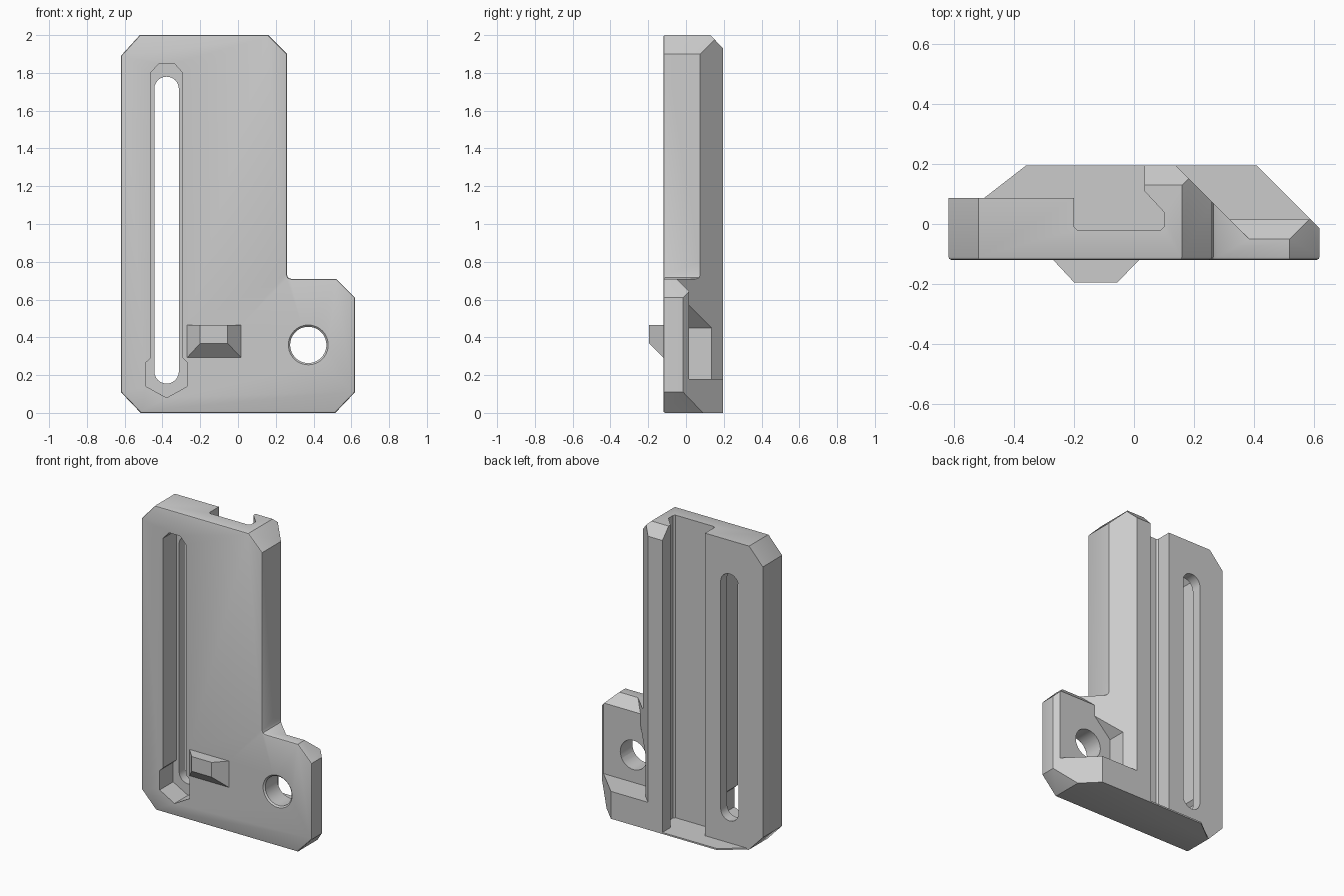
import bpy, bmesh, math
from mathutils import Vector

cube = bpy.data.objects.get("Cube")
if cube:
    bpy.data.objects.remove(cube, do_unlink=True)

grey = bpy.data.materials.new("plain_grey")
grey.use_nodes = True
GREY = (0.6, 0.6, 0.6, 1)
grey.diffuse_color = GREY
grey.node_tree.nodes["Principled BSDF"].inputs["Base Color"].default_value = GREY

PLACE = {"z": lambda a, b, t: Vector((a, b, t)),
         "y": lambda a, b, t: Vector((a, t, b)),
         "x": lambda a, b, t: Vector((t, a, b))}


def prism(name, points, axis, lo, hi, bevel=0, scale_hi=1):
    """Extrude a closed profile along an axis, optionally bevelling its low rim."""
    place = PLACE[axis]
    bm = bmesh.new()
    n = len(points)
    ca, cb = (sum(p[i] for p in points) / n for i in (0, 1))
    low = [bm.verts.new(place(a, b, lo)) for a, b in points]
    high = [bm.verts.new(place(ca + (a - ca) * scale_hi, cb + (b - cb) * scale_hi, hi))
            for a, b in points]
    rim = bm.faces.new(low)
    bm.faces.new(high[::-1])
    for i in range(n):
        j = (i + 1) % n
        bm.faces.new((low[j], low[i], high[i], high[j]))
    bmesh.ops.recalc_face_normals(bm, faces=bm.faces)
    if bevel:
        bmesh.ops.bevel(bm, geom=list(rim.edges), offset=bevel, segments=2,
                        profile=0.5, affect='EDGES')
    mesh = bpy.data.meshes.new(name)
    bm.to_mesh(mesh)
    bm.free()
    mesh.materials.append(grey)
    obj = bpy.data.objects.new(name, mesh)
    bpy.context.collection.objects.link(obj)
    return obj


def combine(target, tool, operation):
    """Apply a boolean and discard the tool."""
    mod = target.modifiers.new("combine", 'BOOLEAN')
    mod.object, mod.operation, mod.solver = tool, operation, 'EXACT'
    bpy.context.view_layer.objects.active = target
    bpy.ops.object.modifier_apply(modifier=mod.name)
    bpy.data.objects.remove(tool, do_unlink=True)


def stadium(x, z_low, z_high, r, steps=12):
    """Rounded slot outline; equal heights give a circle."""
    arc = [math.pi * i / steps for i in range(steps + 1)]
    top = [(x + r * math.cos(t), z_high + r * math.sin(t)) for t in arc]
    low = [(x - r * math.cos(t), z_low - r * math.sin(t)) for t in arc]
    if z_low == z_high:
        top, low = top[:-1], low[:-1]
    return top + low


FRONT, BACK = -0.12, 0.195

# Upright plate with side strip, channel and undercut rail
body = prism("bracket_body", [
    (-0.7, -0.2), (-0.7, 0.087), (-0.2, 0.087), (-0.2, -0.01), (-0.19, -0.02),
    (0.09, -0.02), (0.1, -0.01), (0.1, 0.04), (0.035, 0.11), (0.035, 0.3),
    (0.28, 0.055), (0.28, -0.2)], "z", -0.1, 2.1)
combine(body, prism("rail_top_chamfer", [(0.037, 2.1), (0.3, 2.1), (0.3, 1.817)],
                    "x", -1, 1), 'DIFFERENCE')

# Side wing with lower ledge and sloped rail flank
wing = prism("wing", [(0.14, -0.2), (0.7, -0.2), (0.7, -0.095), (0.305, 0.3),
                      (0.14, 0.3)], "z", -0.1, 0.8)
relief = prism("wing_relief", [(0.015, 0.18), (0.5, 0.18), (0.5, 0.85),
                               (-0.19, 0.85), (0.015, 0.645)], "x", -0.5, 1)
combine(relief, prism("flank_limit", [(0.535, -0.2), (1.2, -0.2), (1.2, 0.6),
                                      (-0.265, 0.6)], "z", 0, 1), 'INTERSECT')
combine(wing, relief, 'DIFFERENCE')
combine(body, wing, 'UNION')

# Thin foot sheet closing the channel
combine(body, prism("foot_sheet", [(-0.52, -0.1), (-0.52, 0.072), (-0.36, 0.196),
                                   (0.3, 0.196), (0.3, -0.1)], "z", -0.1, 0.01), 'UNION')

# Pocket in the rail beside the bolt hole
combine(body, prism("bolt_pocket", [(0.2, 0.18), (0.2, 0.45), (0.35, 0.6),
                                    (0.7, 0.6), (0.7, 0.18)], "y", 0.015, 0.4), 'DIFFERENCE')

# Trim everything to the chamfered front silhouette
combine(body, prism("outline", [
    (-0.62, 0.11), (-0.515, 0), (0.515, 0), (0.62, 0.11), (0.62, 0.61),
    (0.52, 0.71), (0.28, 0.71), (0.265, 0.716), (0.26, 0.73), (0.26, 1.9),
    (0.16, 2), (-0.52, 2), (-0.62, 1.89)], "y", FRONT, BACK, bevel=0.01), 'INTERSECT')

# Long slot with a stepped front recess
SLOT = -0.378
half = [(0.04, 1.85), (0.085, 1.8), (0.085, 0.29), (0.108, 0.268), (0.108, 0.14)]
recess = ([(SLOT + x, z) for x, z in half] + [(SLOT, 0.08)]
          + [(SLOT - x, z) for x, z in reversed(half)])
combine(body, prism("slot_recess", recess, "y", -0.3, 0.02), 'DIFFERENCE')
combine(body, prism("long_slot", stadium(SLOT, 0.22, 1.715, 0.065), "y", -0.3, 0.3),
        'DIFFERENCE')

# Bolt hole with a chamfered mouth
combine(body, prism("bolt_hole", stadium(0.372, 0.36, 0.36, 0.096, 20), "y", -0.3, 0.3),
        'DIFFERENCE')
combine(body, prism("hole_mouth", stadium(0.372, 0.36, 0.36, 0.116, 20), "y",
                    FRONT - 0.01, FRONT + 0.01, scale_hi=0.82), 'DIFFERENCE')

# Front tab with sloped sides and underside
tab = prism("front_tab", [(-0.27, FRONT), (-0.27, -0.118), (0.017, -0.118),
                          (0.017, FRONT), (-0.055, -0.195), (-0.2, -0.195)],
            "z", 0.2, 0.465)
combine(tab, prism("tab_underside", [(-0.3, 0.475), (-0.3, 0.1), (0, 0.1), (0, 0.17)],
                   "x", -1, 1), 'DIFFERENCE')
combine(body, tab, 'UNION')

bpy.ops.object.select_all(action='DESELECT')
body.select_set(True)
bpy.context.view_layer.objects.active = body
bpy.ops.object.shade_smooth_by_angle(angle=math.radians(25))
